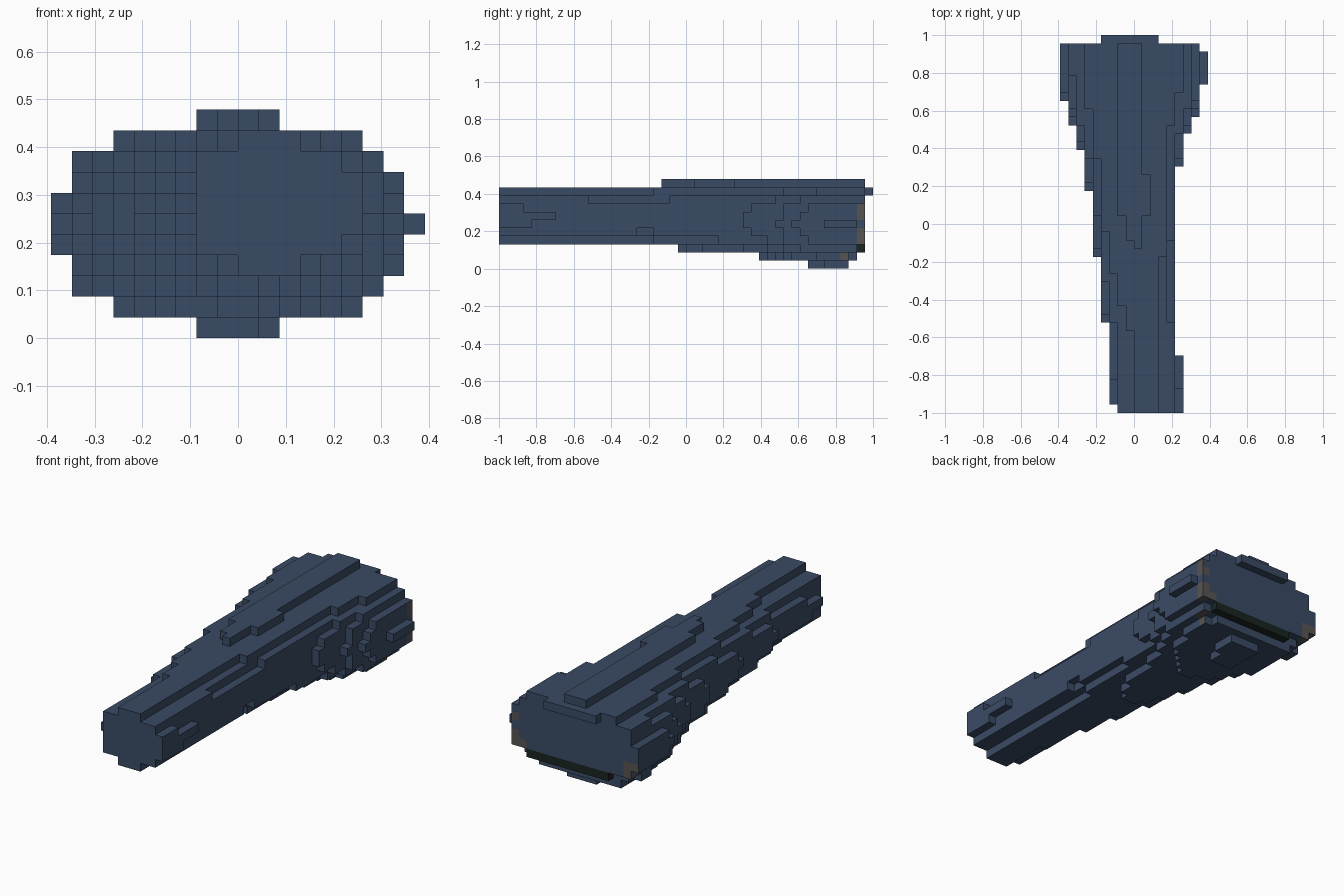
import bpy, bmesh
from mathutils import Vector

cube = bpy.data.objects.get("Cube")
if cube:
    bpy.data.objects.remove(cube, do_unlink=True)

V = 2 / 46      # block size
POWER = 2.3     # roundness of the cross-section


def material(name, rgb):
    m = bpy.data.materials.new(name)
    m.use_nodes = True
    col = (*rgb, 1)
    m.diffuse_color = col
    m.node_tree.nodes["Principled BSDF"].inputs["Base Color"].default_value = col
    return m


MATS = [material("slate_blue", (0.042, 0.070, 0.128)),
        material("dark_green", (0.010, 0.018, 0.015)),
        material("warm_grey", (0.098, 0.088, 0.088))]


def along(keys, j):
    """Linear interpolation through (station, value) pairs."""
    for (a, p), (b, q) in zip(keys, keys[1:]):
        if j <= b:
            return p + (q - p) * (j - a) / (b - a)
    return keys[-1][1]


# Outline of the body along its length, in blocks
LEFT = [(0, -2.45), (1, -2.55), (10, -2.9), (11, -3.55), (18, -4.4), (19, -4.55),
        (26, -5.4), (27, -5.55), (32, -6.55), (35, -7.55), (38, -8.55), (42, -8.93),
        (45, -8.7)]
RIGHT = [(0, 5.7), (6, 5.55), (7, 5.45), (18, 4.9), (29, 5.45), (30, 5.55), (34, 6.55),
         (36, 7.55), (40, 8.55), (43, 8.57), (44, 8.4)]
TOP = [(0, 9.6), (10, 9.7), (14, 9.85), (18, 10.25), (19, 10.45), (20, 10.51),
       (24, 10.64), (28, 10.64), (34, 10.55), (44, 10.53)]
BOTTOM = [(0, 3.35), (14, 3.1), (21, 2.55), (22, 2.48), (31, 1.53), (32, 1.48),
          (37, 0.53), (38, 0.46), (42, 0.43), (43, 0.7), (44, 0.7)]
MIDDLE = [(0, 6.5), (20, 6.2), (36, 5.5), (45, 5.5)]


def inside(i, j, k):
    left, right, mid = along(LEFT, j), along(RIGHT, j), along(MIDDLE, j)
    dx = abs(i + 0.5 - (left + right) / 2) / ((right - left) / 2)
    z = k + 0.5
    end = along(TOP, j) if z > mid else along(BOTTOM, j)
    dz = abs((z - mid) / (end - mid))
    return dx ** POWER + dz ** POWER <= 1


# Tapered handle growing into the broad head, undercut at the rear
cells = {(i, j, k) for i in range(-9, 9) for j in range(45) for k in range(11)
         if inside(i, j, k) and not (j == 44 and k < 3)}
# Dark strip low on the rear, and the lip above it
strip = {(i, 44, 2) for i in range(-5, 6)}
lip = {(i, 45, 9) for i in range(-4, 3)}
cells |= strip | lip

# Worn spots on the rear corners: centre and radius
SPOTS = [(Vector(p), r) for p, r in (((8.2, 44.7, 6.6), 0.95), ((7.5, 44.6, 3.7), 1.15),
                                     ((-7.7, 44.7, 4.0), 1.1), ((6.7, 43, 1.6), 1.0))]


def face_material(cell, centre):
    if cell in strip:
        return 1
    return 2 if any((centre - s).length < r for s, r in SPOTS) else 0


# Skin only the exposed block sides
bm = bmesh.new()
for cell in sorted(cells):
    mid = Vector(cell) + Vector((0.5, 0.5, 0.5))
    for axis in range(3):
        for sign in (-1, 1):
            n = Vector((0, 0, 0))
            n[axis] = sign
            if tuple(int(c + d) for c, d in zip(cell, n)) in cells:
                continue
            u = Vector((0, 0, 0))
            u[(axis + 1) % 3] = 0.5
            w = n.cross(u)
            c = mid + n * 0.5
            quad = [c - u - w, c + u - w, c + u + w, c - u + w]
            f = bm.faces.new([bm.verts.new((p - Vector((0, 23, 0))) * V) for p in quad])
            f.material_index = face_material(cell, c)
bmesh.ops.remove_doubles(bm, verts=bm.verts, dist=V * 0.01)

mesh = bpy.data.meshes.new("tapered_body")
bm.to_mesh(mesh)
bm.free()
for m in MATS:
    mesh.materials.append(m)
body = bpy.data.objects.new("tapered_body", mesh)
bpy.context.collection.objects.link(body)
